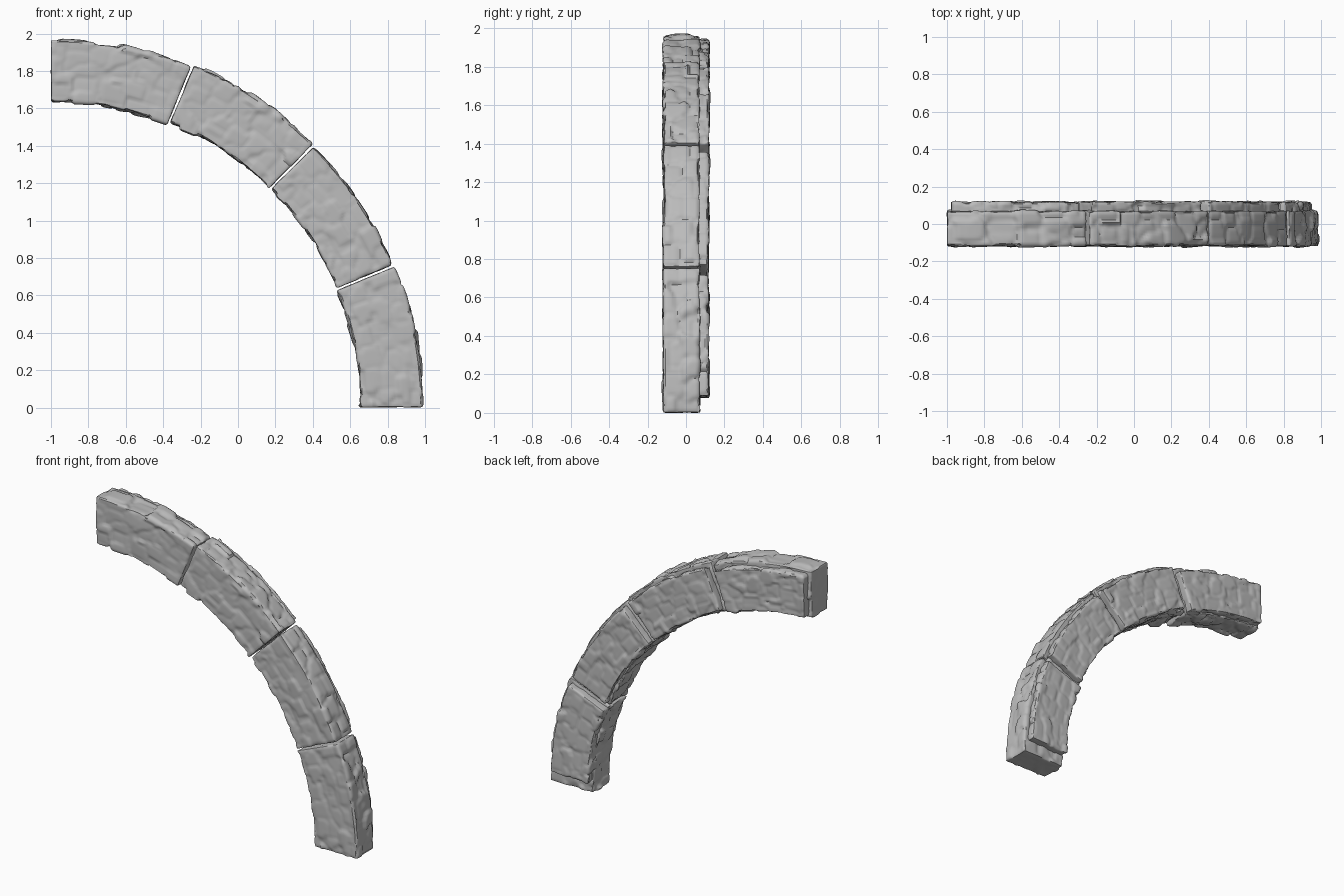
import bpy, bmesh, math
from mathutils import Vector, noise

if "Cube" in bpy.data.objects:
    bpy.data.objects.remove(bpy.data.objects["Cube"], do_unlink=True)

stone = bpy.data.materials.new("grey stone")
stone.use_nodes = True
grey = (0.5, 0.5, 0.5, 1)
stone.diffuse_color = grey
stone.node_tree.nodes["Principled BSDF"].inputs["Base Color"].default_value = grey

MID_R = 1.82
CELL = Vector((0.115, 0.1, 0.085))   # stone size along arc, depth, radius


def stone_lift(p):
    """Height of the blocky stone pattern at p: a tilted pillow per cell."""
    q = Vector((p.x / CELL.x, p.y / CELL.y, p.z / CELL.z)) + Vector((40, 40, 40))
    dist, pts = noise.voronoi(q, distance_metric='CHEBYCHEV')
    rnd = noise.cell_vector(pts[0])
    groove = min(1, (dist[1] - dist[0]) / 0.25)
    tilt = (q - pts[0]).dot(rnd - Vector((0.5, 0.5, 0.5)))
    return 0.7 * (rnd.x - 0.5) + 0.8 * tilt + 0.45 * (groove * (2 - groove) - 1)


def stone_block(name, a0, a1, r0, r1, y0, y1, cuts, seed):
    """Curved block: x of the unit cube runs along the arc, z along the radius."""
    bm = bmesh.new()
    bmesh.ops.create_cube(bm, size=1)
    for axis, n in enumerate(cuts):
        along = [e for e in bm.edges
                 if abs((e.verts[0].co - e.verts[1].co)[axis]) > 0.9]
        bmesh.ops.subdivide_edges(bm, edges=along, cuts=n, use_grid_fill=True)

    # Straight block with raised stones on every side but calm end joints
    size = Vector(((a1 - a0) * MID_R, y1 - y0, r1 - r0))
    centre = Vector(((a0 + a1) / 2 * MID_R, (y0 + y1) / 2, (r0 + r1) / 2))
    amount = Vector((0.004, 0.012, 0.024))
    shift = Vector((seed * 3.7, seed * 1.3, seed * 2.1))
    for v in bm.verts:
        side = [round(2 * c) if abs(c) > 0.499 else 0 for c in v.co]
        p = centre + Vector([c * s for c, s in zip(v.co, size)])
        lift = stone_lift(p + shift)
        if sum(map(abs, side)) > 1:
            lift -= 0.3
        v.co = p + Vector([d * a * lift for d, a in zip(side, amount)])
    bmesh.ops.smooth_vert(bm, verts=bm.verts, factor=0.5,
                          use_axis_x=True, use_axis_y=True, use_axis_z=True)

    # Bend into the arch
    for v in bm.verts:
        a, r = v.co.x / MID_R, v.co.z
        v.co = (r * math.cos(a) - 1, v.co.y, r * math.sin(a))
    bmesh.ops.recalc_face_normals(bm, faces=bm.faces)
    mesh = bpy.data.meshes.new(name)
    bm.to_mesh(mesh)
    bm.free()
    obj = bpy.data.objects.new(name, mesh)
    bpy.context.collection.objects.link(obj)
    mesh.materials.append(stone)
    bpy.ops.object.select_all(action='DESELECT')
    obj.select_set(True)
    bpy.context.view_layer.objects.active = obj
    bpy.ops.object.shade_smooth_by_angle(angle=math.radians(45))


# Four wedge blocks make a quarter arch; each has a shorter, lower back course
STEP = math.pi / 8
GAP = 0.003
names = ("base", "lower", "upper", "crown")
outer = (1.99, 1.985, 1.99, 1.97)
inner = (1.652, 1.655, 1.65, 1.635)
for i, label in enumerate(names):
    a0 = i * STEP + (GAP if i else 0.001)
    a1 = (i + 1) * STEP - (GAP if i < 3 else 0)
    stone_block(label + "_front_stones", a0, a1, inner[i], outer[i],
                -0.12, 0.072, (60, 14, 28), i + 1)
    stone_block(label + "_back_stones", a0 + (0.012 if i else 0.045),
                a1 - 0.012, inner[i] + 0.012, outer[i] - 0.03,
                0.03, 0.12, (60, 7, 28), i + 6)
